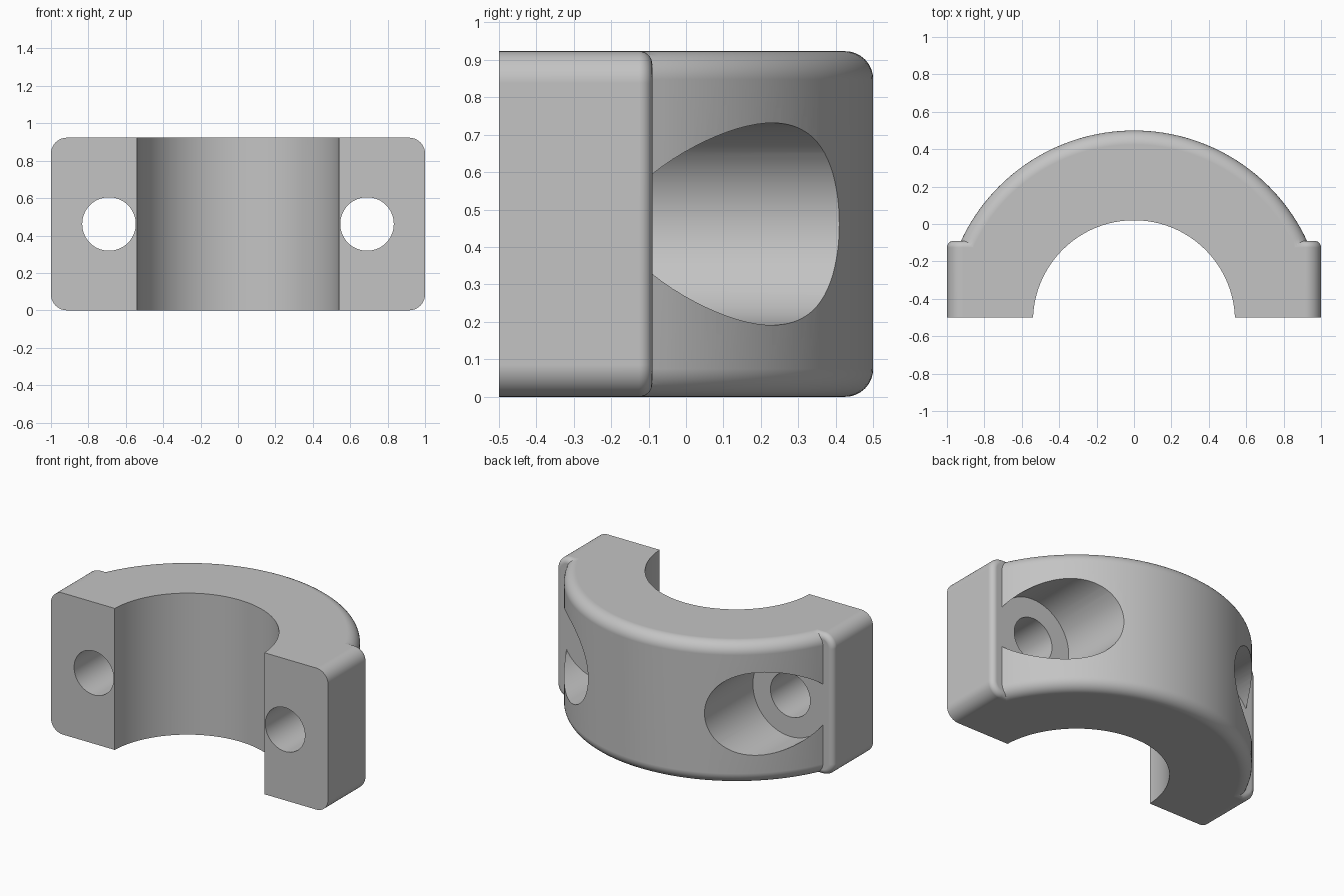
import bpy, bmesh
from math import sin, cos, pi, radians

H = 0.923            # overall height
AXIS_Y = -0.52       # axis of the bore and outer cylinder
R_OUT, R_BORE = 1.02, 0.54
FRONT, LUG_BACK = -0.5, -0.09
HOLE_X, R_HOLE, R_POCKET = 0.69, 0.143, 0.27

if "Cube" in bpy.data.objects:
    bpy.data.objects.remove(bpy.data.objects["Cube"], do_unlink=True)

metal = bpy.data.materials.new("light grey metal")
metal.use_nodes = True
grey = (0.55, 0.55, 0.55, 1)
metal.diffuse_color = grey
metal.node_tree.nodes["Principled BSDF"].inputs["Base Color"].default_value = grey


def loft(name, rings):
    """Skin a closed solid through rings with equal point counts."""
    bm = bmesh.new()
    loops = [[bm.verts.new(p) for p in ring] for ring in rings]
    for a, b in zip(loops, loops[1:]):
        for i in range(len(a)):
            j = (i + 1) % len(a)
            bm.faces.new((a[i], a[j], b[j], b[i]))
    bm.faces.new(loops[0])
    bm.faces.new(loops[-1])
    bmesh.ops.recalc_face_normals(bm, faces=bm.faces)
    mesh = bpy.data.meshes.new(name)
    bm.to_mesh(mesh)
    bm.free()
    obj = bpy.data.objects.new(name, mesh)
    bpy.context.collection.objects.link(obj)
    mesh.materials.append(metal)
    return obj


def fillet(r, n=8):
    """Quarter round as (inset, distance from the end face) pairs."""
    return [(r * (1 - sin(k * pi / 2 / n)), r * (1 - cos(k * pi / 2 / n)))
            for k in range(n + 1)]


def circle_z(r, z, n=160):
    return [(r * cos(2 * pi * i / n), AXIS_Y + r * sin(2 * pi * i / n), z) for i in range(n)]


def circle_y(x, r, y, n=72):
    return [(x + r * cos(2 * pi * i / n), y, H / 2 + r * sin(2 * pi * i / n)) for i in range(n)]


def rounded_rect(inset, y, r=0.085, n=10):
    """Rounded rectangle across x and z."""
    pts = []
    for q, (sx, sz) in enumerate([(1, 1), (-1, 1), (-1, -1), (1, -1)]):
        for k in range(n + 1):
            a = (q + k / n) * pi / 2
            pts.append((sx * (1 - r) + (r - inset) * cos(a), y,
                        H / 2 + sz * (H / 2 - r) + (r - inset) * sin(a)))
    return pts


def box(name, x, y0, y1):
    return loft(name, [[(-x, y, -1), (x, y, -1), (x, y, 2), (-x, y, 2)] for y in (y0, y1)])


def boolean(obj, other, operation):
    mod = obj.modifiers.new(operation, "BOOLEAN")
    mod.operation, mod.solver, mod.object = operation, "EXACT", other
    bpy.context.view_layer.objects.active = obj
    bpy.ops.object.modifier_apply(modifier=mod.name)
    bpy.data.objects.remove(other, do_unlink=True)


# Arched outer body with rounded rims, kept only behind the lugs
rim = fillet(0.075)
lower = [circle_z(R_OUT - i, d) for i, d in rim]
upper = [circle_z(R_OUT - i, H - d) for i, d in reversed(rim)]
clamp = loft("clamp_half", lower + upper)
boolean(clamp, box("front_cutter", 2, -3, -0.14), "DIFFERENCE")

# Lug block with rounded corners and a softened back edge
lug = loft("lug_block", [rounded_rect(0, FRONT)] +
           [rounded_rect(i, LUG_BACK - d) for i, d in reversed(fillet(0.035))])
boolean(clamp, lug, "UNION")

# Central bore
boolean(clamp, loft("bore_cutter", [circle_z(R_BORE, -1), circle_z(R_BORE, 2)]), "DIFFERENCE")

# Bolt holes with counterbored pockets
for side in (-1, 1):
    x = side * HOLE_X
    pocket_floor = LUG_BACK + 0.0005
    boolean(clamp, loft("pocket_cutter", [circle_y(x, R_POCKET, pocket_floor),
                                          circle_y(x, R_POCKET, 1)]), "DIFFERENCE")
    boolean(clamp, loft("hole_cutter", [circle_y(x, R_HOLE, -1),
                                        circle_y(x, R_HOLE, 1)]), "DIFFERENCE")

# Smooth curved faces, crisp edges
bpy.ops.object.select_all(action="DESELECT")
clamp.select_set(True)
bpy.context.view_layer.objects.active = clamp
bpy.ops.object.shade_smooth_by_angle(angle=radians(30))
weighted = clamp.modifiers.new("weighted_normals", "WEIGHTED_NORMAL")
weighted.keep_sharp = True
